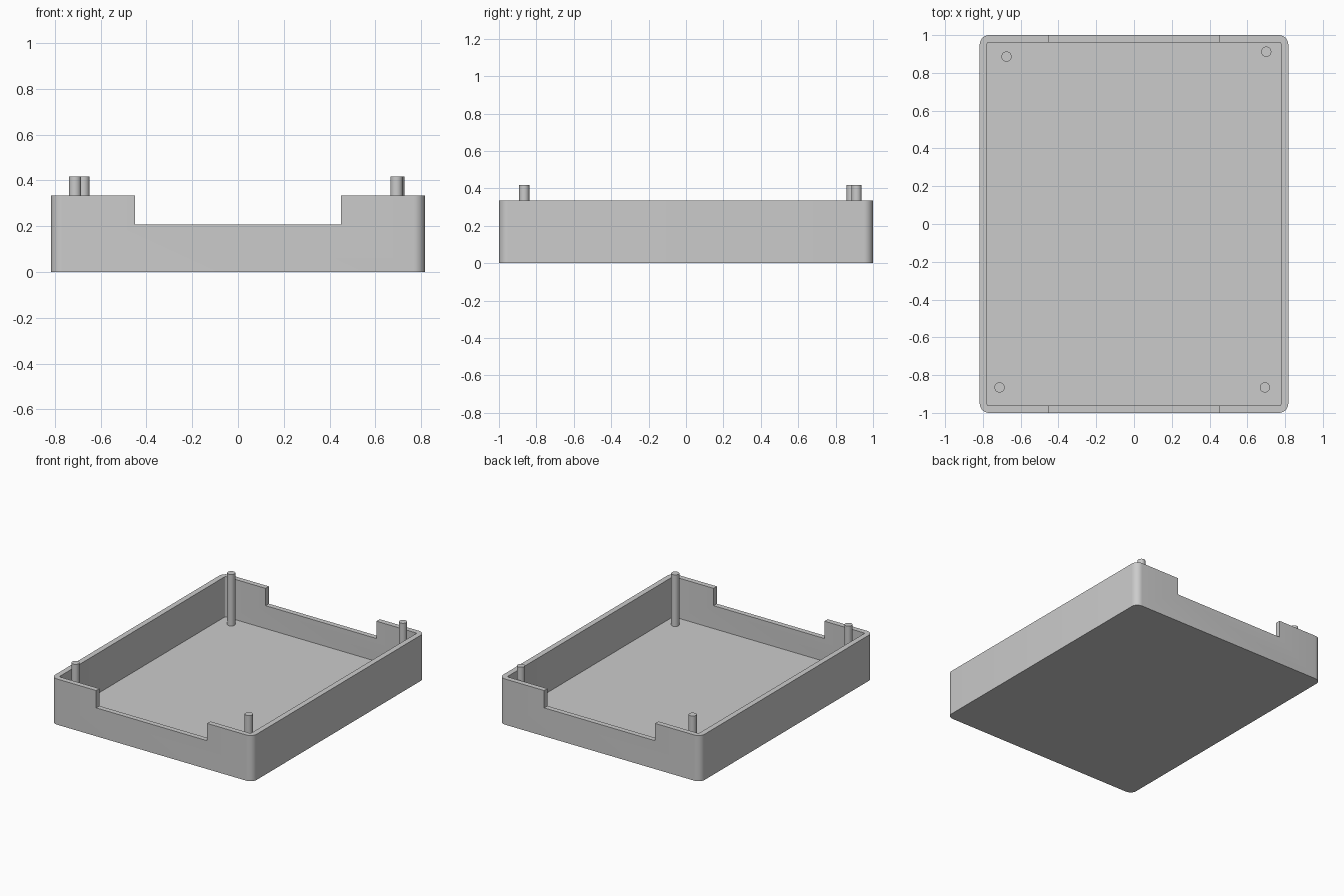
import bpy
import bmesh
from math import pi, cos, sin, radians

HALF_X, HALF_Y, WALL, FLOOR = 0.817, 1.0, 0.04, 0.04
RIM_Z, NOTCH_Z, NOTCH_X, PEG_Z = 0.335, 0.208, 0.45, 0.418

default = bpy.data.objects.get("Cube")
if default:
    bpy.data.objects.remove(default, do_unlink=True)

grey = bpy.data.materials.new("plain grey")
grey.use_nodes = True
colour = (0.6, 0.6, 0.6, 1)
grey.diffuse_color = colour
grey.node_tree.nodes["Principled BSDF"].inputs["Base Color"].default_value = colour


def prism(name, outline, z0, z1):
    """Extrude a flat outline from z0 up to z1."""
    bm = bmesh.new()
    face = bm.faces.new([bm.verts.new((x, y, z0)) for x, y in outline])
    top = bmesh.ops.extrude_face_region(bm, geom=[face])["geom"]
    verts = [v for v in top if isinstance(v, bmesh.types.BMVert)]
    bmesh.ops.translate(bm, verts=verts, vec=(0, 0, z1 - z0))
    bmesh.ops.recalc_face_normals(bm, faces=bm.faces)
    mesh = bpy.data.meshes.new(name)
    bm.to_mesh(mesh)
    bm.free()
    mesh.materials.append(grey)
    obj = bpy.data.objects.new(name, mesh)
    bpy.context.collection.objects.link(obj)
    return obj


def rounded_rect(hx, hy, r, steps=8):
    points = []
    for i, (sx, sy) in enumerate([(1, 1), (-1, 1), (-1, -1), (1, -1)]):
        for s in range(steps + 1):
            a = (i + s / steps) * pi / 2
            points.append((sx * (hx - r) + r * cos(a), sy * (hy - r) + r * sin(a)))
    return points


def select_only(obj):
    bpy.ops.object.select_all(action="DESELECT")
    obj.select_set(True)
    bpy.context.view_layer.objects.active = obj


def smooth(obj):
    select_only(obj)
    bpy.ops.object.shade_smooth_by_angle(angle=radians(30))


def cut(obj, cutter):
    cutter.hide_render = True
    select_only(obj)
    mod = obj.modifiers.new("cut", "BOOLEAN")
    mod.operation, mod.solver, mod.object = "DIFFERENCE", "EXACT", cutter
    bpy.ops.object.modifier_apply(modifier=mod.name)
    bpy.data.objects.remove(cutter, do_unlink=True)


# Open tray with rounded corners
tray = prism("tray", rounded_rect(HALF_X, HALF_Y, 0.05), 0, RIM_Z)
cut(tray, prism("cavity_cutter", rounded_rect(HALF_X - WALL, HALF_Y - WALL + 0.002, 0.008, 4), FLOOR, 1))

# Wide notch through the front and back walls
nx, ny = NOTCH_X, HALF_Y + 0.1
cut(tray, prism("notch_cutter", [(-nx, -ny), (nx, -ny), (nx, ny), (-nx, ny)], NOTCH_Z, 1))
smooth(tray)

# Corner pegs rising from the floor
pegs = {
    "front_right_peg": (-0.712, -0.865),
    "front_left_peg": (0.693, -0.865),
    "back_right_peg": (-0.675, 0.886),
    "back_left_peg": (0.70, 0.912),
}
circle = [(0.027 * cos(2 * pi * i / 32), 0.027 * sin(2 * pi * i / 32)) for i in range(32)]
for name, (x, y) in pegs.items():
    peg = prism(name, circle, FLOOR - 0.01, PEG_Z)
    peg.location = (x, y, 0)
    smooth(peg)
